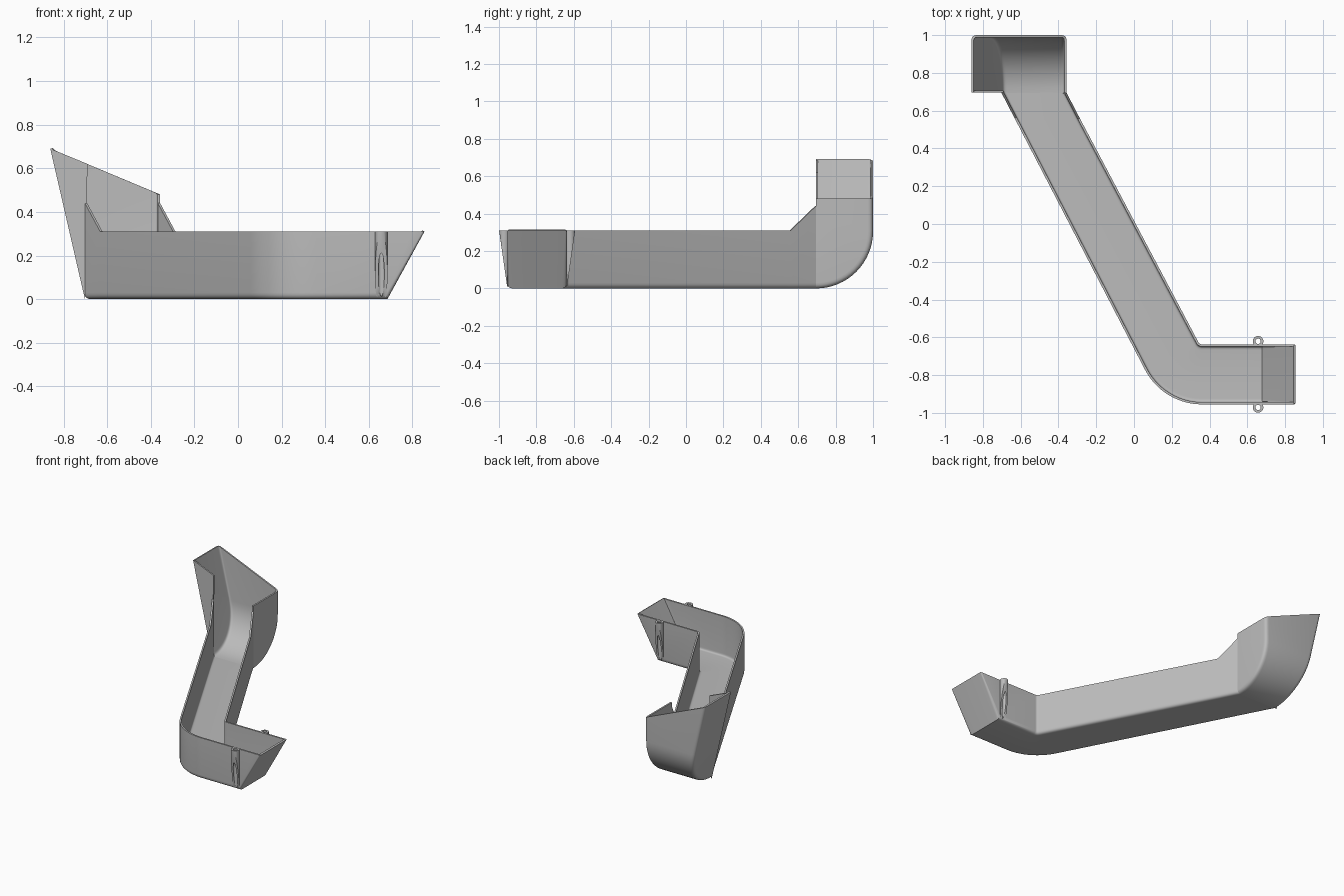
import bpy, bmesh, math
from mathutils import Vector

if "Cube" in bpy.data.objects:
    bpy.data.objects.remove(bpy.data.objects["Cube"])

RIM = 0.31        # height of the trough rim
WALL = 0.012      # wall thickness
END_Y = 0.695     # where the trough meets the raised elbow

grey = bpy.data.materials.new("plain grey")
grey.use_nodes = True
grey.diffuse_color = (0.5, 0.5, 0.5, 1)
grey.node_tree.nodes["Principled BSDF"].inputs["Base Color"].default_value = (0.5, 0.5, 0.5, 1)


def finish(name, bm, shell=False):
    mesh = bpy.data.meshes.new(name)
    bm.to_mesh(mesh)
    bm.free()
    obj = bpy.data.objects.new(name, mesh)
    bpy.context.collection.objects.link(obj)
    mesh.materials.append(grey)
    bpy.ops.object.select_all(action="DESELECT")
    obj.select_set(True)
    bpy.context.view_layer.objects.active = obj
    if shell:
        mod = obj.modifiers.new("wall", "SOLIDIFY")
        mod.thickness = WALL
        mod.offset = 1
        mod.use_even_offset = True
        bpy.ops.object.modifier_apply(modifier=mod.name)
    bpy.ops.object.shade_smooth_by_angle(angle=math.radians(30))
    return obj


def fillet(before, corner, after, r, steps=5):
    a = corner + (before - corner).normalized() * r
    b = corner + (after - corner).normalized() * r
    ts = [i / steps for i in range(steps + 1)]
    return [a * (1 - t) ** 2 + corner * 2 * t * (1 - t) + b * t * t for t in ts]


def section(top_a, low_a, low_b, top_b, r=0.03):
    """U-shaped cross-section with rounded lower corners."""
    p = [Vector(v) for v in (top_a, low_a, low_b, top_b)]
    return [p[0]] + fillet(p[0], p[1], p[2], r) + fillet(p[1], p[2], p[3], r) + [p[3]]


def skin(name, sections):
    bm = bmesh.new()
    rows = [[bm.verts.new(p) for p in s] for s in sections]
    for r0, r1 in zip(rows, rows[1:]):
        for j in range(len(r0) - 1):
            bm.faces.new((r0[j], r0[j + 1], r1[j + 1], r1[j]))
    return finish(name, bm, shell=True)


def upright(a, b, height=RIM):
    return section((*a, height), (*a, 0), (*b, 0), (*b, height))


# Trough: sloped spout end, rounded bend, long diagonal run, raised gussets
FRONT, BACK = -0.955, -0.637
bend = Vector((0.36, -0.615))
r_in, r_out = bend.y * -1 + BACK, bend.y - FRONT
r_in = abs(r_in)
trough = [
    section((0.80, FRONT, RIM), (0.855, FRONT, RIM), (0.855, BACK, RIM), (0.80, BACK, RIM), 0.01),
    section((0.66, FRONT, RIM), (0.685, FRONT, 0), (0.685, BACK, 0), (0.66, BACK, RIM)),
]
r_in = bend.y - BACK
for i in range(15):
    ang = math.radians(270 - 62.4 * i / 14)
    d = Vector((math.cos(ang), math.sin(ang)))
    trough.append(upright(bend + d * r_out, bend + d * r_in))
trough.append(upright((-0.632, 0.56), (-0.287, 0.56)))
trough.append(upright((-0.702, END_Y), (-0.357, END_Y), 0.44))
skin("trough", trough)


# Elbow: floor curves up into the back wall, left side leans outward
def left_x(z):
    return -0.702 - 0.23 * z


def elbow_section(y, z_left, z_right, top_left, top_right):
    return section((left_x(top_left), END_Y, top_left), (left_x(z_left), y, z_left),
                   (-0.357, y, z_right), (-0.357, END_Y, top_right))


TALL, LOW = 0.69, 0.48
radius = 1 - END_Y
elbow = []
for i in range(17):
    t = i / 16
    ang = t * math.pi / 2
    z = radius * (1 - math.cos(ang))
    elbow.append(elbow_section(END_Y + radius * math.sin(ang), z, z,
                               RIM + (TALL - RIM) * t * 0.6, RIM + (LOW - RIM) * t * 0.6))
elbow.append(elbow_section(1, TALL, LOW, TALL, LOW))
skin("raised_elbow", elbow)

# Triangular panel closing the front of the leaning side
bm = bmesh.new()
bm.faces.new([bm.verts.new(p) for p in (
    (-0.702, END_Y, 0), (left_x(TALL), END_Y, TALL), (-0.69, END_Y, 0.62))])
finish("front_panel", bm, shell=True)


# Mounting tubes: hollow, cut on a slant so they taper into the wall
def mounting_tube(name, wall_y, side):
    bm = bmesh.new()
    count, offset, outer, inner = 32, 0.016, 0.028, 0.014
    rings = []
    for r, is_top in ((outer, False), (outer, True), (inner, True), (inner, False)):
        ring = []
        for k in range(count):
            a = math.tau * k / count
            out = offset + r * math.sin(a)
            slant = max(0.01, RIM * out / (offset + outer))
            z = RIM if is_top else min(slant, RIM - 0.002)
            ring.append(bm.verts.new((0.657 + r * math.cos(a), wall_y + side * out, z)))
        rings.append(ring)
    for a, b in zip(rings, rings[1:] + rings[:1]):
        for k in range(count):
            n = (k + 1) % count
            bm.faces.new((a[k], a[n], b[n], b[k]))
    bmesh.ops.recalc_face_normals(bm, faces=bm.faces)
    finish(name, bm)


mounting_tube("front_mounting_tube", FRONT, -1)
mounting_tube("back_mounting_tube", BACK, 1)
